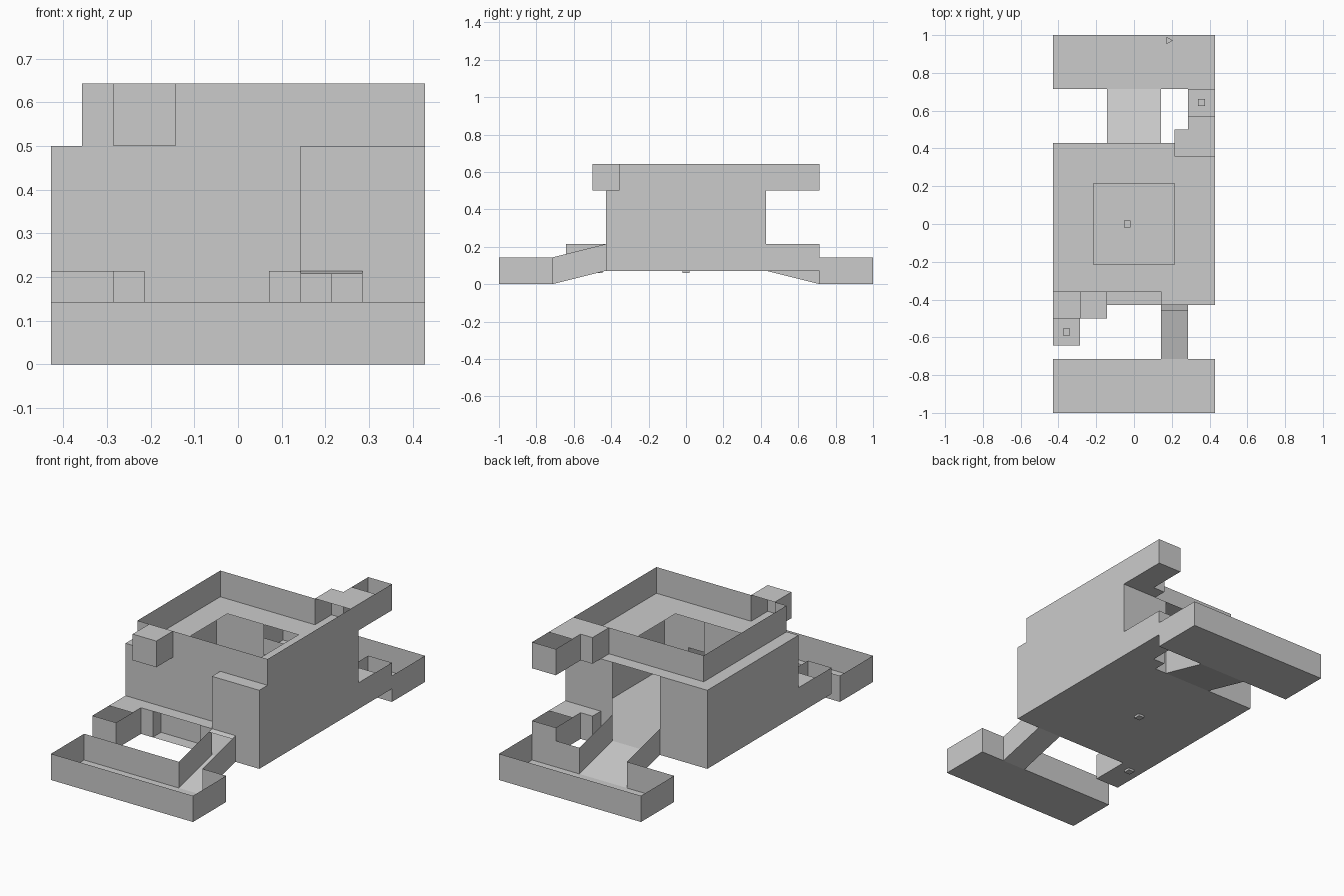
import bpy, bmesh, math
from mathutils import Matrix

if "Cube" in bpy.data.objects:
    bpy.data.objects.remove(bpy.data.objects["Cube"])

U = 1 / 7  # layout module: the plan is 6 x 14 modules

mat = bpy.data.materials.new("plain grey")
mat.diffuse_color = (0.6, 0.6, 0.6, 1)
mat.use_nodes = True
mat.node_tree.nodes["Principled BSDF"].inputs["Base Color"].default_value = mat.diffuse_color


def finish(name, bm):
    me = bpy.data.meshes.new(name)
    bmesh.ops.scale(bm, vec=(U, U, U), verts=bm.verts)
    bm.to_mesh(me)
    bm.free()
    me.materials.append(mat)
    ob = bpy.data.objects.new(name, me)
    bpy.context.collection.objects.link(ob)


def quad(bm, *pts):
    bm.faces.new([bm.verts.new(p) for p in pts])


def slab(bm, x0, x1, y0, y1, z):
    quad(bm, (x0, y0, z), (x1, y0, z), (x1, y1, z), (x0, y1, z))


def walls(bm, z0, z1, *pts):
    """Upright sheets along a plan polyline."""
    for (ax, ay), (bx, by) in zip(pts, pts[1:]):
        quad(bm, (ax, ay, z0), (bx, by, z0), (bx, by, z1), (ax, ay, z1))


def yard(name, s, gap0, gap1):
    """Low open-topped strip at one end, with a gap for its ramp."""
    bm = bmesh.new()
    slab(bm, -3, 3, min(5 * s, 7 * s), max(5 * s, 7 * s), 0)
    walls(bm, 0, 1, (gap0, 5 * s), (-3, 5 * s), (-3, 7 * s), (3, 7 * s), (3, 5 * s), (gap1, 5 * s))
    finish(name, bm)


def ramp(name, s, x0, x1):
    bm = bmesh.new()
    quad(bm, (x0, 5 * s, 0), (x1, 5 * s, 0), (x1, 3 * s, .5), (x0, 3 * s, .5))
    for x in (x0, x1):
        quad(bm, (x, 5 * s, 0), (x, 3 * s, .5), (x, 3 * s, 1.5), (x, 5 * s, 1))
    if s < 0:  # short sloping lintel over the front ramp
        quad(bm, (x0, -3.2, 1.45), (x1, -3.2, 1.45), (x1, -3, 1.5), (x0, -3, 1.5))
    finish(name, bm)


def passage(name, z, s, y_room, y_jog, y_roof, y_end):
    """Corner corridor ending in an open-topped shaft."""
    bm = bmesh.new()
    for h, end in ((z, y_end), (z + 1, y_roof)):
        slab(bm, 2 * s, 3 * s, y_room, end, h)
        slab(bm, 1.5 * s, 2 * s, y_room, y_jog, h)
    walls(bm, z, z + 1, (3 * s, y_room), (3 * s, y_end), (2 * s, y_end), (2 * s, y_jog),
          (1.5 * s, y_jog), (1.5 * s, y_room))
    finish(name, bm)


yard("front_yard", -1, 1, 2)
yard("back_yard", 1, -1, 1)
ramp("front_ramp", -1, 1, 2)
ramp("back_ramp", 1, -1, 1)
passage("lower_back_passage", .5, 1, 3, 3.5, 4, 5)
passage("upper_back_passage", 3.5, 1, 2.5, 3.5, 4, 5)
passage("lower_front_passage", .5, -1, -2.5, -3, -3.5, -4.5)

# main hall floor and walls
bm = bmesh.new()
slab(bm, -3, 3, -2.5, 3, .5)
slab(bm, -1.5, 3, -3, -2.5, .5)
walls(bm, .5, 3.5, (-3, -2.5), (-3, 3), (-1, 3))
walls(bm, .5, 3.5, (3, 3), (3, -3), (2, -3))
walls(bm, 1.5, 3.5, (2, -3), (1, -3), (1, -2.5), (-3, -2.5))
walls(bm, 1.5, 3.5, (1, 3), (3, 3))
walls(bm, .5, 1.5, (1, 3), (1.5, 3))
walls(bm, .5, 1.5, (-1.5, -2.5), (.5, -2.5), (.5, -3), (1, -3))
slab(bm, -1.5, 1, -3, -2.5, 1.5)
finish("main_hall", bm)

# upper floor with square opening
bm = bmesh.new()
slab(bm, -3, 3, 1.5, 3, 3.5)
slab(bm, -3, 3, -2.5, -1.5, 3.5)
for x0, x1 in ((-3, -1.5), (1.5, 3)):
    slab(bm, x0, x1, -1.5, 1.5, 3.5)
slab(bm, 1, 3, -3, -2.5, 3.5)
finish("upper_floor", bm)

# upper parapet walls
bm = bmesh.new()
walls(bm, 3.5, 4.5, (1.5, 2.5), (-2.5, 2.5), (-2.5, -2.5), (-2, -2.5))
walls(bm, 3.5, 4.5, (-1, -2.5), (3, -2.5), (3, 2.5))
finish("upper_walls", bm)

# roofed niche on the upper front
bm = bmesh.new()
for z in (3.5, 4.5):
    slab(bm, -2, -1, -3.5, -2.5, z)
walls(bm, 3.5, 4.5, (-2, -2.5), (-2, -3.5), (-1, -3.5), (-1, -2.5))
finish("upper_niche", bm)

# tiny markers on the floors
for i, (x, y, z) in enumerate(((2.5, 4.5, 3.65), (-2.5, -4, .65), (-.25, 0, .54), (-2.5, -3.25, .54))):
    bm = bmesh.new()
    bmesh.ops.create_cube(bm, size=.25, matrix=Matrix.Translation((x, y, z)))
    finish("marker_%d" % (i + 1), bm)
bm = bmesh.new()
bmesh.ops.create_cone(bm, cap_ends=True, segments=3, radius1=.16, radius2=.16, depth=.1,
                      matrix=Matrix.Translation((1.28, 6.8, .15)) @ Matrix.Rotation(-math.pi / 2, 4, 'Z'))
finish("arrow_marker", bm)
